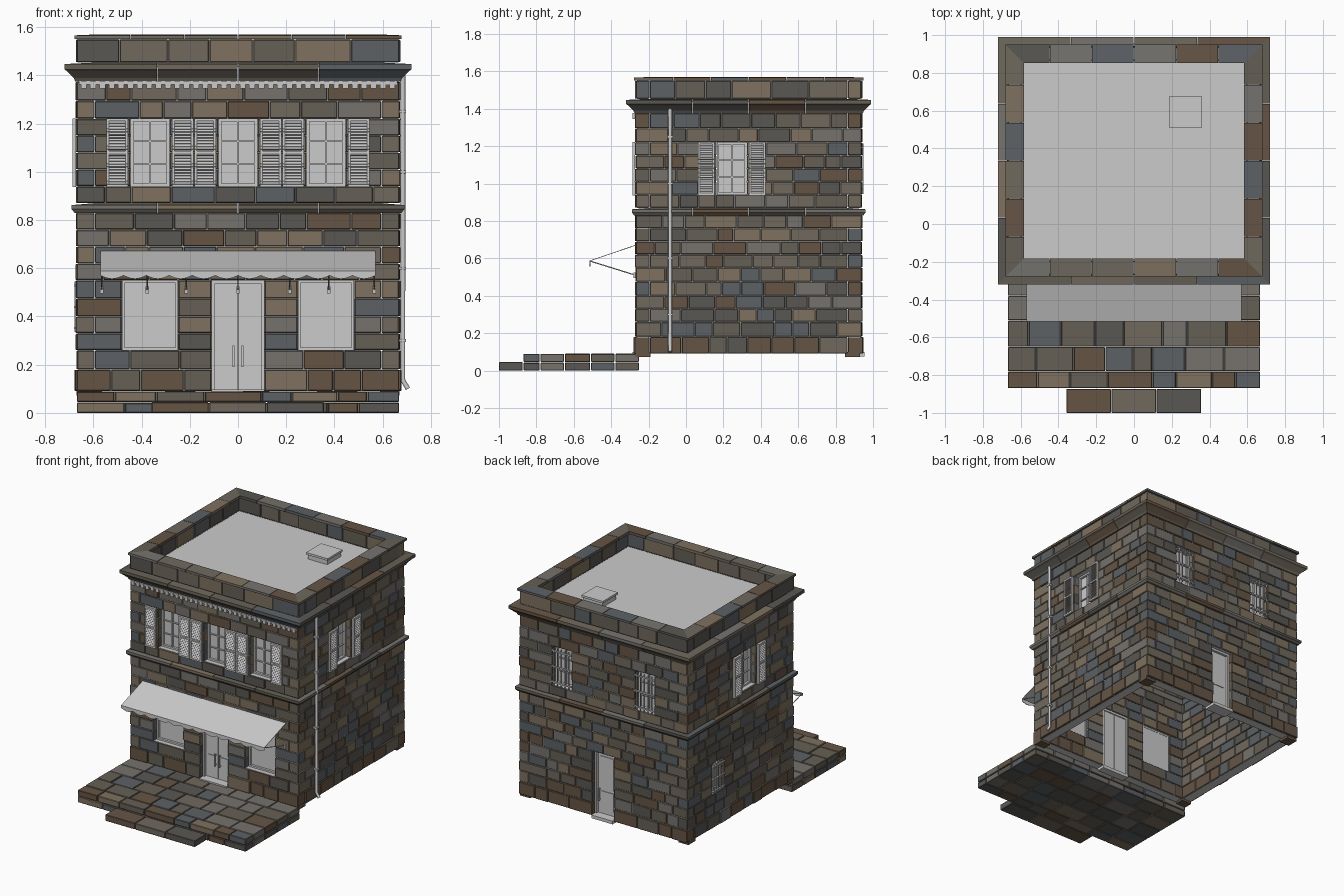
import bpy, bmesh, math, random
from mathutils import Matrix, Vector

if "Cube" in bpy.data.objects:
    bpy.data.objects.remove(bpy.data.objects["Cube"])
random.seed(7)

# stone colours
PALETTE = [(.13, .115, .09), (.16, .14, .11), (.10, .095, .085), (.21, .165, .115),
           (.13, .09, .06), (.11, .12, .13), (.18, .17, .155)]
STONE = []
for i, c in enumerate(PALETTE):
    m = bpy.data.materials.new("stone_%d" % i)
    m.diffuse_color = (*c, 1)
    m.use_nodes = True
    m.node_tree.nodes["Principled BSDF"].inputs["Base Color"].default_value = m.diffuse_color
    STONE.append(m)

X, Y0, Y1 = .67, -.27, .94          # building footprint
T = .075                            # wall thickness


def frame(u, d, o):
    return Matrix(((u[0], d[0], 0, o[0]), (u[1], d[1], 0, o[1]), (0, 0, 1, 0), (0, 0, 0, 1)))


# wall frames: u along the wall, d outwards, z up
FRONT = frame((1, 0), (0, -1), (0, Y0))
BACK = frame((1, 0), (0, 1), (0, Y1))
RIGHT = frame((0, 1), (1, 0), (X, 0))
LEFT = frame((0, 1), (-1, 0), (-X, 0))
WORLD = Matrix.Identity(4)


def box(bm, F, u0, u1, d0, d1, z0, z1, mat=0, tilt=0):
    M = (F @ Matrix.Translation(((u0 + u1) / 2, (d0 + d1) / 2, (z0 + z1) / 2))
         @ Matrix.Rotation(tilt, 4, 'X') @ Matrix.Diagonal((u1 - u0, d1 - d0, z1 - z0, 1)))
    for f in {f for v in bmesh.ops.create_cube(bm, size=1, matrix=M)['verts'] for f in v.link_faces}:
        f.material_index = mat


def finish(bm, name, stone=False, bevel=0):
    bmesh.ops.recalc_face_normals(bm, faces=bm.faces)
    me = bpy.data.meshes.new(name)
    bm.to_mesh(me)
    bm.free()
    ob = bpy.data.objects.new(name, me)
    bpy.context.collection.objects.link(ob)
    for m in STONE if stone else []:
        me.materials.append(m)
    if bevel:
        b = ob.modifiers.new("bevel", 'BEVEL')
        b.width, b.segments = bevel, 1
    return ob


def cuts(a, b, length):
    w = [random.uniform(.65, 1.35) for _ in range(max(1, round((b - a) / length)))]
    out = [a]
    for x in w:
        out.append(out[-1] + x * (b - a) / sum(w))
    return out


def masonry(name, F, a, b, levels, holes, length, flip=0, thick=T):
    st, mo = bmesh.new(), bmesh.new()
    for k, (z0, z1) in enumerate(zip(levels, levels[1:])):
        inset = thick if (k + flip) % 2 else 0      # interlocking corners
        spans = [(a + inset, b - inset)]
        for h0, h1, hz0, hz1 in holes:
            if hz0 < (z0 + z1) / 2 < hz1:
                spans = [s for p, q in spans for s in ([(p, h0), (h1, q)] if p < h0 < q else [(p, q)])]
        for p, q in spans:
            box(mo, F, p + .004, q - .004, -thick + .006, -.007, z0, z1)
            c = cuts(p, q, length)
            for s, e in zip(c, c[1:]):
                plinth = .006 if z0 < .1 else 0
                box(st, F, s + .0015, e - .0015, -thick, random.uniform(-.004, .004) + plinth,
                    z0 + .0015, z1 - .0015, 4 if plinth and random.random() < .5 else random.randrange(7))
    finish(st, name + "_stones", True, .003)
    finish(mo, name + "_mortar")


# walls with openings (u0, u1, z0, z1)
GROUND = [.09, .18, .26, .33, .40, .475, .55, .62, .69, .76, .83]
UPPER = [.87, .94, 1.01, 1.08, 1.15, 1.22, 1.295, 1.375]
shop = [(c - .117, c + .117, .26, .55) for c in (-.365, .365)]
front_up = [(c - .08, c + .08, .94, 1.22) for c in (-.365, 0, .365)]
back_up = [(c - .075, c + .075, .94, 1.22) for c in (-.33, .33)]
side_up = [(.165, .325, .94, 1.22)]
side_low = [(.53, .66, .33, .55)]
front_door, back_door = (-.11, .11, .09, .55), (-.085, .085, .09, .55)
walls = [("front", FRONT, -X, X, shop + front_up + [front_door], 0, .155),
         ("back", BACK, -X, X, back_up + [back_door], 0, .135),
         ("right", RIGHT, Y0, Y1, side_up, 1, .135),
         ("left", LEFT, Y0, Y1, side_up + side_low, 1, .135)]
for n, F, a, b, holes, flip, ln in walls:
    masonry(n + "_ground_wall", F, a, b, GROUND, holes, ln, flip)
    masonry(n + "_upper_wall", F, a, b, UPPER, holes, ln, flip)
    masonry(n + "_parapet", F, a, b, [1.453, 1.55], [], .19, flip)


# mitred moulding courses running round the building
def moulding(name, profile, n):
    cs = [Vector(c) for c in ((-X, Y0), (X, Y0), (X, Y1), (-X, Y1))]
    diag = [Vector(d) for d in ((-1, -1), (1, -1), (1, 1), (-1, 1))]
    bm = bmesh.new()
    for i in range(4):
        A, B, dA, dB = cs[i], cs[(i + 1) % 4], diag[i], diag[(i + 1) % 4]
        nrm = (dA + dB) / 2
        for k in range(n):
            rings = []
            for t, g in ((k / n, .0012), ((k + 1) / n, -.0012)):
                ring = []
                for o, z in profile:
                    p = A + dA * o if t == 0 else B + dB * o if t == 1 else A.lerp(B, t + g) + nrm * o
                    ring.append(bm.verts.new((p.x, p.y, z)))
                rings.append(ring)
            r, s = rings
            fs = [bm.faces.new((r[j - 1], r[j], s[j], s[j - 1])) for j in range(len(r))]
            fs += [bm.faces.new(r), bm.faces.new(s)]
            col = random.randrange(7)
            for f in fs:
                f.material_index = col
    finish(bm, name, True)


moulding("string_course", [(-T, .83), (.008, .83), (.02, .845), (.02, .862), (-T, .87)], 4)
moulding("cornice", [(-T, 1.375), (.005, 1.375), (.012, 1.39), (.04, 1.418), (.05, 1.425),
                     (.05, 1.447), (-T, 1.453)], 4)
moulding("coping", [(-.088, 1.55), (.009, 1.55), (.009, 1.566), (-.088, 1.57)], 6)

# dentils under the front cornice
bm = bmesh.new()
for i in range(34):
    u = -.64 + i * 1.28 / 33
    box(bm, FRONT, u - .012, u + .012, -.01, .016, 1.346, 1.376)
box(bm, FRONT, -.66, .66, -.01, .01, 1.362, 1.376)
finish(bm, "dentils")

# roof deck and hatch
bm = bmesh.new()
box(bm, WORLD, -.6, .6, Y0 + .07, Y1 - .07, 1.435, 1.452)
finish(bm, "roof_deck")
bm = bmesh.new()
box(bm, WORLD, .195, .35, .515, .67, 1.45, 1.485)
box(bm, WORLD, .187, .358, .507, .678, 1.485, 1.5)
finish(bm, "roof_hatch")


# windows, shutters, bars
def window(name, F, h, grid=True, shutters=False, bars=False):
    u0, u1, z0, z1 = h
    c, w = (u0 + u1) / 2, .012
    bm = bmesh.new()
    box(bm, F, u0, u1, -.06, -.054, z0, z1)
    for a, b, p, q in ((u0, u0 + w, z0, z1), (u1 - w, u1, z0, z1), (u0, u1, z0, z0 + w), (u0, u1, z1 - w, z1)):
        box(bm, F, a, b, -.062, -.038, p, q)
    if grid:
        box(bm, F, c - .005, c + .005, -.056, -.042, z0, z1)
        for k in (1, 2):
            z = z0 + (z1 - z0) * k / 3
            box(bm, F, u0, u1, -.056, -.044, z - .003, z + .003)
    finish(bm, name)
    if bars:
        bm = bmesh.new()
        for k in range(5):
            u = u0 + (u1 - u0) * (k + .5) / 5
            box(bm, F, u - .003, u + .003, .003, .009, z0 + .005, z1 - .005)
        for t in (.1, .5, .9):
            z = z0 + (z1 - z0) * t
            box(bm, F, u0 - .006, u1 + .006, -.004, .01, z - .004, z + .004)
        finish(bm, name + "_bars")
    if shutters:
        bm = bmesh.new()
        for s0 in (u0 - .1, u1 + .012):
            s1 = s0 + .088
            for a, b in ((s0, s0 + .01), (s1 - .01, s1)):
                box(bm, F, a, b, .003, .016, z0 - .004, z1 + .002)
            for z in (z0 + .002, (z0 + z1) / 2, z1 - .004):
                box(bm, F, s0, s1, .003, .016, z - .006, z + .006)
            for k in range(22):
                z = z0 + .012 + k * (z1 - z0 - .026) / 21
                box(bm, F, s0, s1, .003, .017, z - .0015, z + .0015, tilt=-.7)
        finish(bm, name + "_shutters")


for i, h in enumerate(shop):
    window("shop_window_%d" % i, FRONT, h, grid=False)
for i, h in enumerate(front_up):
    window("front_window_%d" % i, FRONT, h, shutters=True)
for i, h in enumerate(back_up):
    window("back_window_%d" % i, BACK, h, bars=True)
window("right_window", RIGHT, side_up[0], shutters=True)
window("left_window", LEFT, side_up[0], shutters=True)
window("left_small_window", LEFT, side_low[0], bars=True)


# doors
def door(name, F, h, leaves):
    u0, u1, z0, z1 = h
    bm = bmesh.new()
    for a, b, p in ((u0, u0 + .012, z0), (u1 - .012, u1, z0), (u0, u1, z1 - .015)):
        box(bm, F, a, b, -.07, -.03, p, z1)
    for a, b in leaves:
        box(bm, F, a, b, -.062, -.048, z0, z1 - .015)
        for p, q in ((.04, .17), (.19, .42)):
            box(bm, F, a + .02, b - .02, -.05, -.043, z0 + p, z0 + q)
        g = b - .016 if a < 0 else a + .016
        box(bm, F, g - .004, g + .004, -.036, -.028, .19, .28)
        for z in (.2, .27):
            box(bm, F, g - .003, g + .003, -.05, -.03, z - .004, z + .004)
    box(bm, F, u0, u1, -T, .015, z0 - .015, z0 + .008)
    finish(bm, name)


door("front_door", FRONT, front_door, [(-.099, -.002), (.002, .099)])
door("back_door", BACK, back_door, [(-.073, .073)])

# porch paving in two layers, front step, corner footings
bm = bmesh.new()
rows = [-.87, -.78, -.65, -.51, -.38, -.25]
for z0, z1 in ((0, .043), (.046, .09)):
    for y0, y1 in zip(rows, rows[1:]):
        c = cuts(-.67, .67, .165)
        for s, e in zip(c, c[1:]):
            box(bm, WORLD, s + .002, e - .002, y0 + .002, y1 - .002, z0, z1 - random.uniform(0, .003),
                random.randrange(7))
for i in range(3):
    box(bm, WORLD, -.358 + .239 * i, -.122 + .239 * i, -1, -.873, 0, .045, random.randrange(7))
finish(bm, "porch_and_step", True, .003)
bm = bmesh.new()
for sx in (-1, 1):
    for y in (-.23, .89):
        box(bm, WORLD, sx * .63 - .04, sx * .63 + .04, y - .04, y + .04, .073, .1, 4)
finish(bm, "corner_footings", True)

# awning with scalloped valance
bm = bmesh.new()
N, cols = 96, []
for i in range(N + 1):
    x = -.57 + 1.14 * i / N
    drop = .018 + .014 * abs(math.sin(math.pi * i / 8))
    cols.append([bm.verts.new(p) for p in ((x, Y0, .672), (x, -.515, .588), (x, -.515, .588 - drop))])
for a, b in zip(cols, cols[1:]):
    for j in (0, 1):
        bm.faces.new((a[j], b[j], b[j + 1], a[j + 1]))
finish(bm, "awning").modifiers.new("thickness", 'SOLIDIFY').thickness = .004


def tubes(name, paths, r):
    cu = bpy.data.curves.new(name, 'CURVE')
    cu.dimensions, cu.bevel_depth, cu.bevel_resolution, cu.use_fill_caps = '3D', r, 2, True
    for pts in paths:
        s = cu.splines.new('POLY')
        s.points.add(len(pts) - 1)
        for p, q in zip(s.points, pts):
            p.co = (*q, 1)
    bpy.context.collection.objects.link(bpy.data.objects.new(name, cu))


arms = (-.565, -.377, -.215, 0, .215, .377, .565)
tubes("awning_arms", [[(x, Y0, .51), (x, -.512, .585)] for x in arms], .003)
bm = bmesh.new()
for x in arms:
    box(bm, FRONT, x - .007, x + .007, -.005, .01, .495, .525)
finish(bm, "awning_arm_plates")

# downpipe with clips
tubes("downpipe", [[(.684, -.085, 1.4), (.684, -.085, .135), (.705, -.085, .1)]], .01)
bm = bmesh.new()
for z in (.3, .6, 1.0, 1.25):
    box(bm, RIGHT, -.1, -.07, -.005, .027, z - .006, z + .006)
finish(bm, "downpipe_clips")
